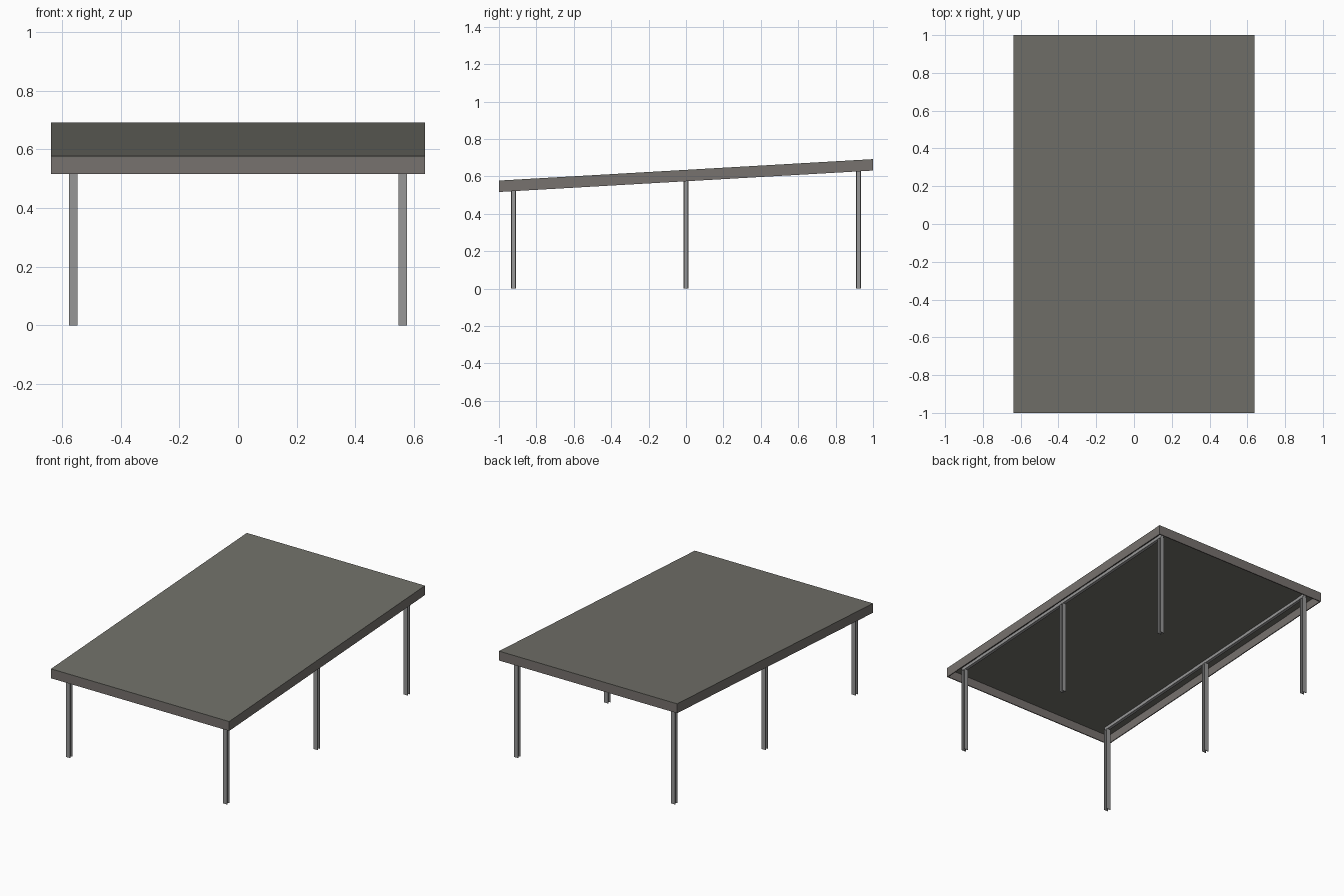
import bpy, bmesh

cube = bpy.data.objects.get("Cube")
if cube:
    bpy.data.objects.remove(cube, do_unlink=True)


def material(name, color):
    m = bpy.data.materials.new(name)
    m.use_nodes = True
    m.diffuse_color = (*color, 1)
    m.node_tree.nodes["Principled BSDF"].inputs["Base Color"].default_value = (*color, 1)
    return m


ROOF = material("roof grey", (0.165, 0.162, 0.142))
TRIM = material("trim warm grey", (0.185, 0.168, 0.158))
STEEL = material("steel grey", (0.31, 0.31, 0.31))

HALF_X, HALF_Y = 0.637, 1.0
DEPTH, SKIN = 0.061, 0.006
POST_X, POST_Y = 0.562, 0.922


def top(y):
    """Height of the sloping roof surface."""
    return 0.635 + 0.0573 * y


def add_boxes(name, mat, boxes):
    """Boxes given as x, y ranges and functions of y for bottom and top."""
    bm = bmesh.new()
    for x0, x1, y0, y1, low, high in boxes:
        b = bmesh.ops.create_cube(bm, size=1)
        for v in b["verts"]:
            x = x1 if v.co.x > 0 else x0
            y = y1 if v.co.y > 0 else y0
            z = high(y) if v.co.z > 0 else low(y)
            v.co = (x, y, z)
    bmesh.ops.recalc_face_normals(bm, faces=bm.faces)
    mesh = bpy.data.meshes.new(name)
    bm.to_mesh(mesh)
    bm.free()
    mesh.materials.append(mat)
    ob = bpy.data.objects.new(name, mesh)
    bpy.context.collection.objects.link(ob)
    return ob


def below(drop):
    return lambda y: top(y) - drop


def ground(y):
    return 0.0


# Sloping roof sheet
add_boxes("roof_panel", ROOF,
          [(-HALF_X, HALF_X, -HALF_Y, HALF_Y, below(SKIN), top)])

# Thin fascia boards hanging around the edge
for side, s in (("left", 1), ("right", -1)):
    xs = sorted((s * HALF_X, s * (HALF_X - SKIN)))
    add_boxes(side + "_fascia", TRIM,
              [(*xs, -HALF_Y, HALF_Y, below(DEPTH), below(SKIN))])
for side, s in (("back", 1), ("front", -1)):
    ys = sorted((s * HALF_Y, s * (HALF_Y - SKIN)))
    inner = HALF_X - SKIN
    add_boxes(side + "_fascia", TRIM,
              [(-inner, inner, *ys, below(DEPTH), below(SKIN))])

# Beams under the sheet and the H-section posts carrying them
BEAM_LOW = below(SKIN + 0.02)
W, D, T = 0.0145, 0.013, 0.005
for side, s in (("left", 1), ("right", -1)):
    x = s * POST_X
    add_boxes(side + "_beam", STEEL,
              [(x - 0.01, x + 0.01, -POST_Y - D, POST_Y + D, BEAM_LOW, below(SKIN))])
    for place, y in (("front", -POST_Y), ("middle", 0), ("back", POST_Y)):
        add_boxes(f"{place}_{side}_post", STEEL, [
            (x - W, x + W, y - D, y - D + T, ground, BEAM_LOW),
            (x - W, x + W, y + D - T, y + D, ground, BEAM_LOW),
            (x - T / 2, x + T / 2, y - D + T, y + D - T, ground, BEAM_LOW)])
